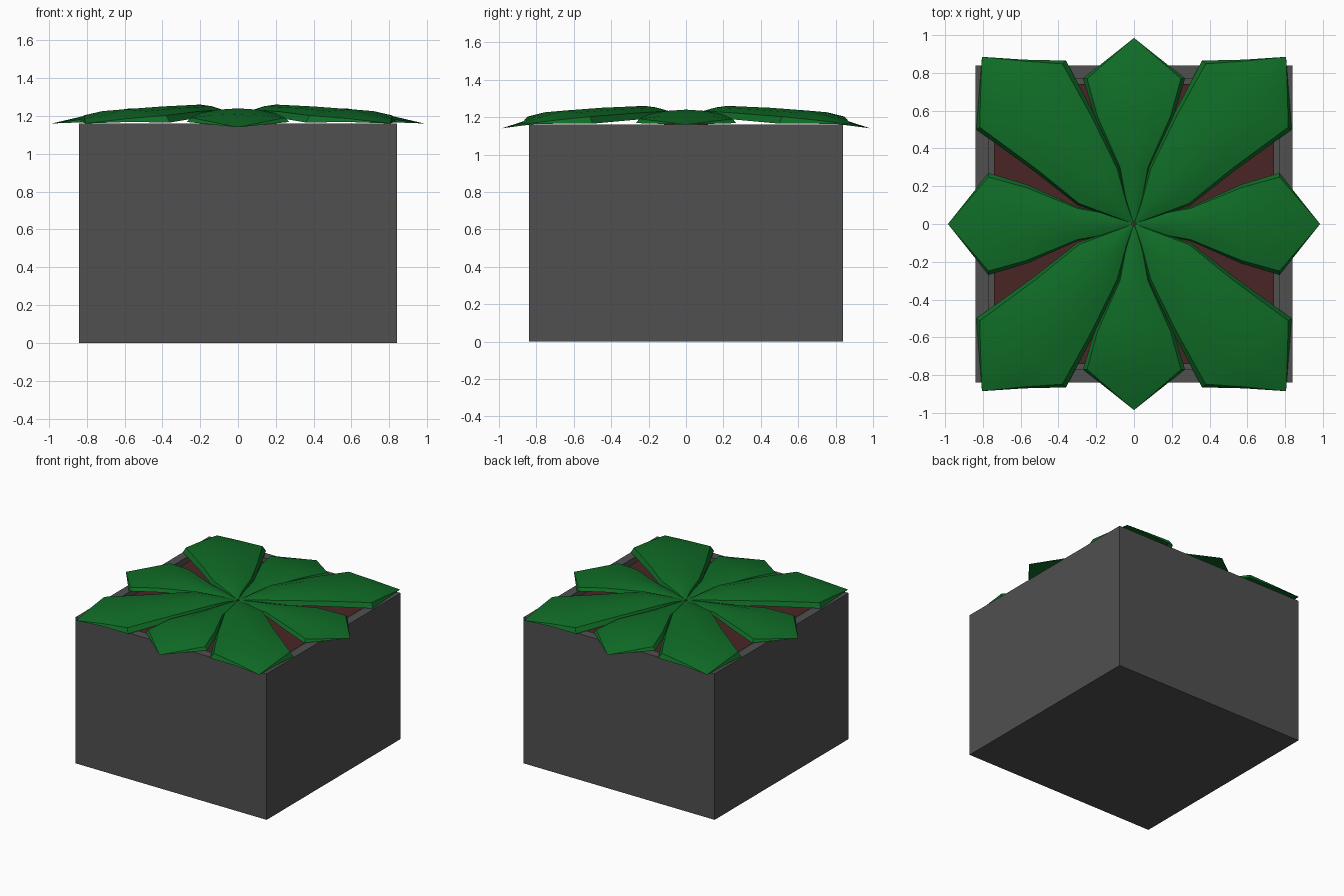
import bpy, bmesh, math
from mathutils import Vector

if "Cube" in bpy.data.objects:
    bpy.data.objects.remove(bpy.data.objects["Cube"], do_unlink=True)


def material(name, rgb):
    m = bpy.data.materials.new(name)
    m.use_nodes = True
    m.diffuse_color = (*rgb, 1)
    m.node_tree.nodes["Principled BSDF"].inputs["Base Color"].default_value = (*rgb, 1)
    return m


STONE = material("dark grey", (0.08, 0.08, 0.08))
SOIL = material("reddish soil", (0.07, 0.018, 0.018))
GREEN = material("leaf green", (0.005, 0.15, 0.02))


def finish(name, bm, mat, smooth=None):
    mesh = bpy.data.meshes.new(name)
    bm.to_mesh(mesh)
    bm.free()
    ob = bpy.data.objects.new(name, mesh)
    bpy.context.collection.objects.link(ob)
    mesh.materials.append(mat)
    if smooth:
        bpy.ops.object.select_all(action="DESELECT")
        ob.select_set(True)
        bpy.context.view_layer.objects.active = ob
        bpy.ops.object.shade_smooth_by_angle(angle=math.radians(smooth))
    return ob


# Square planter with a shallow recess in the top
HALF, HEIGHT, RIM, SOIL_Z = 0.84, 1.16, 0.1, 1.14
bm = bmesh.new()
bmesh.ops.create_cube(bm, size=1)
for v in bm.verts:
    v.co = (v.co.x * 2 * HALF, v.co.y * 2 * HALF, (v.co.z + 0.5) * HEIGHT)
top = max(bm.faces, key=lambda f: f.calc_center_median().z)
bmesh.ops.inset_region(bm, faces=[top], thickness=RIM)
wall = bmesh.ops.extrude_discrete_faces(bm, faces=[top])["faces"][0]
for v in wall.verts:
    v.co.z = SOIL_Z - 0.03
finish("planter", bm, STONE)

# Soil bed
bm = bmesh.new()
bmesh.ops.create_grid(bm, x_segments=1, y_segments=1, size=HALF - RIM)
for v in bm.verts:
    v.co.z = SOIL_Z
finish("soil", bm, SOIL)

# Short root crown joining soil and leaves
bm = bmesh.new()
bmesh.ops.create_cone(bm, cap_ends=True, segments=12, radius1=0.13, radius2=0.11, depth=0.035)
for v in bm.verts:
    v.co.z += SOIL_Z + 0.0175
finish("root_crown", bm, SOIL)


def leaf(name, rows, place):
    """Each row holds the left edge, the midrib and the right edge of one section."""
    bm = bmesh.new()
    grid = []
    for left, mid, right in rows:
        l, m, r = Vector(left), Vector(mid), Vector(right)
        line = []
        for edge, steps in ((l, (1, 0.92, 0.5)), (r, (0, 0.5, 0.92, 1))):
            for u in steps:
                p = m.lerp(edge, u)
                # the blade stays nearly flat, then its margin curls down
                p.z = m.z + (edge.z - m.z) * (0.55 * u * u if u < 1 else 1)
                line.append(bm.verts.new(place(p)))
        grid.append(line)
    for a, b in zip(grid, grid[1:]):
        for i in range(len(a) - 1):
            bm.faces.new((a[i], a[i + 1], b[i + 1], b[i]))
    bmesh.ops.remove_doubles(bm, verts=bm.verts, dist=0.0005)
    bmesh.ops.recalc_face_normals(bm, faces=bm.faces)
    if sum(f.normal.z for f in bm.faces) < 0:
        bmesh.ops.reverse_faces(bm, faces=bm.faces)
    finish(name, bm, GREEN, 40)


def straight_rows(stem_width, tip_z):
    # distance out, half width, midrib height, margin height
    profile = [(0.01, 0.008, 1.2, 1.195), (0.1, stem_width, 1.21, 1.19),
               (0.3, stem_width + 0.04, 1.235, 1.195), (0.57, 0.21, 1.24, 1.19),
               (0.77, 0.27, 1.21, 1.168), (0.985, 0, tip_z, tip_z)]
    return [((-w, d, e), (0, d, z), (w, d, e)) for d, w, z, e in profile]


# Four straight leaves pointing at the sides
leaf("back_leaf", straight_rows(0.04, 1.14), lambda p: p)
leaf("front_leaf", straight_rows(0.04, 1.14), lambda p: (p.x, -p.y, p.z))
leaf("left_leaf", straight_rows(0.05, 1.16), lambda p: (p.y, p.x, p.z))
leaf("right_leaf", straight_rows(0.05, 1.16), lambda p: (-p.y, p.x, p.z))

# Four broad leaves over the corners, mirrored from one
corner = [
    ((0.003, 0.01, 1.195), (0.007, 0.007, 1.2), (0.01, 0.003, 1.195)),
    ((0.035, 0.11, 1.2), (0.09, 0.1, 1.23), (0.11, 0.035, 1.2)),
    ((0.08, 0.3, 1.2), (0.2, 0.22, 1.26), (0.3, 0.1, 1.2)),
    ((0.21, 0.58, 1.19), (0.4, 0.45, 1.25), (0.53, 0.28, 1.185)),
    ((0.36, 0.865, 1.165), (0.6, 0.65, 1.235), (0.835, 0.5, 1.165)),
    ((0.58, 0.87, 1.168), (0.72, 0.78, 1.2), (0.82, 0.69, 1.165)),
    ((0.805, 0.885, 1.16),) * 3,
]
for sx, side in ((1, "left"), (-1, "right")):
    for sy, end in ((1, "back"), (-1, "front")):
        leaf(f"{end}_{side}_corner_leaf", corner,
             lambda p, sx=sx, sy=sy: (p.x * sx, p.y * sy, p.z))
